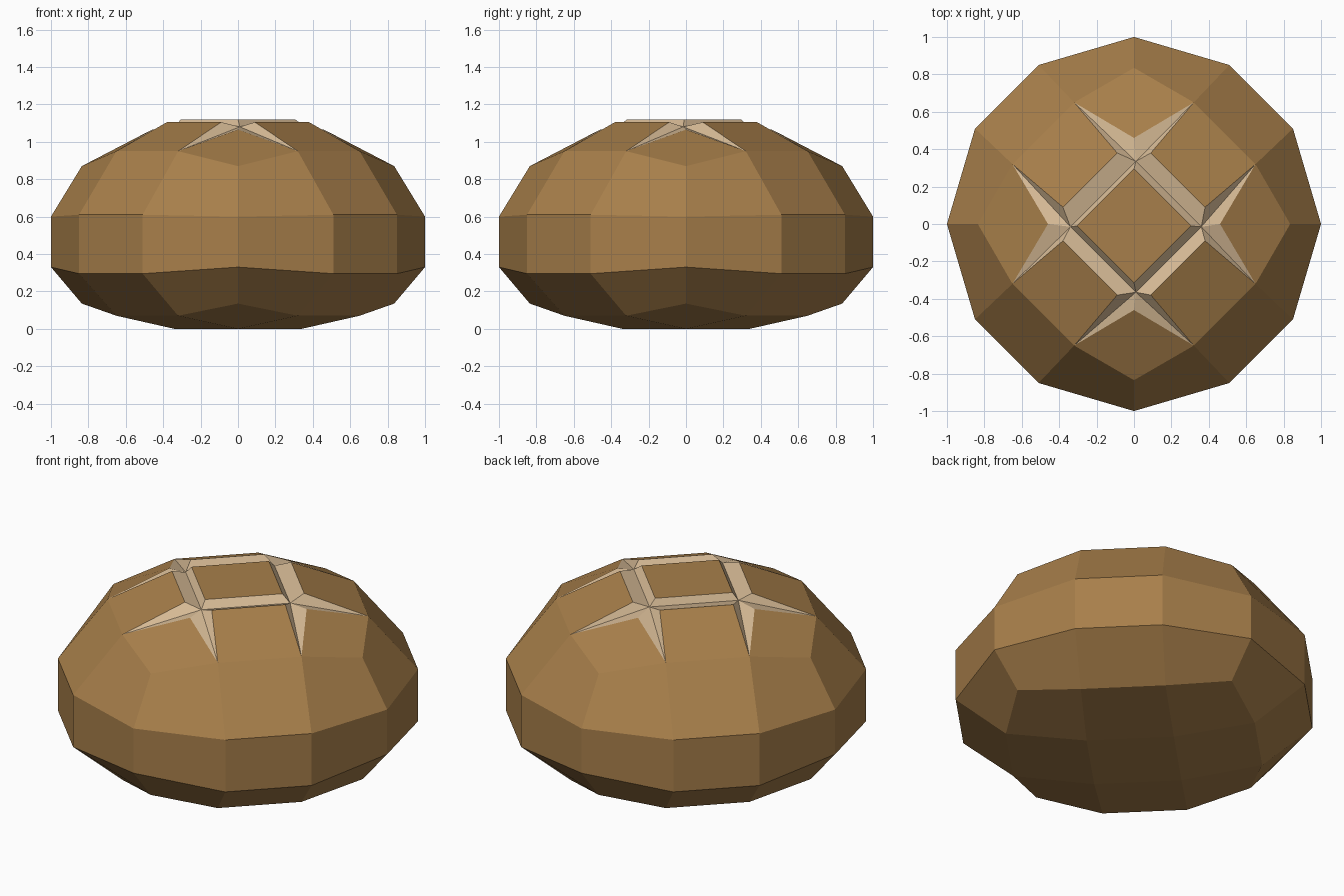
import bpy
import bmesh

cube = bpy.data.objects.get("Cube")
if cube:
    bpy.data.objects.remove(cube, do_unlink=True)


def material(name, color):
    mat = bpy.data.materials.new(name)
    mat.use_nodes = True
    mat.diffuse_color = color
    bsdf = mat.node_tree.nodes["Principled BSDF"]
    bsdf.inputs["Base Color"].default_value = color
    bsdf.inputs["Roughness"].default_value = 0.9
    return mat


bm = bmesh.new()
CRUST, CRUMB = 0, 1


def quarter_points(x, y, z, dx=0, dy=0):
    """One point repeated by quarter turns about z, then shifted."""
    points = []
    for _ in range(4):
        points.append(bm.verts.new((x + dx, y + dy, z)))
        x, y = -y, x
    return points


def ring(corner_r, corner_z, x, y, z):
    """Twelve-sided ring: a corner and two edge points per quarter."""
    corners = quarter_points(0, -corner_r, corner_z)
    first = quarter_points(x, -y, z)
    second = quarter_points(y, -x, z)
    return [v for trio in zip(corners, first, second) for v in trio]


def face(mat, *verts):
    bm.faces.new(verts).material_index = mat


# Loaf sides: four rings from shoulder to underside
rings = [ring(0.835, 0.87, 0.32, 0.65, 0.95),
         ring(1.0, 0.60, 0.51, 0.85, 0.61),
         ring(1.0, 0.33, 0.51, 0.85, 0.295),
         ring(0.835, 0.135, 0.32, 0.65, 0.07)]
for upper, lower in zip(rings, rings[1:]):
    for i in range(12):
        j = (i + 1) % 12
        face(CRUST, upper[i], lower[i], lower[j], upper[j])

# Underside: a flat centre with eight panels around it
base, inner = rings[-1], quarter_points(0, -0.34, 0)
face(CRUST, *reversed(inner))
for k in range(4):
    c, a, b = base[3 * k:3 * k + 3]
    face(CRUST, c, base[3 * k - 1], inner[k], a)
    face(CRUST, a, inner[k], inner[(k + 1) % 4], b)

# Scored top: crust panels parted by four V-shaped cuts
top = rings[0]
panel = quarter_points(0, -0.305, 1.12, 0, -0.01)
floor = quarter_points(0, -0.35, 1.08, 0.01, -0.015)
outer = quarter_points(0, -0.46, 1.065)
right = quarter_points(0.09, -0.38, 1.105)
left = quarter_points(-0.09, -0.38, 1.105)
face(CRUST, *panel)
for k in range(4):
    n = (k + 1) % 4
    c, a, b = top[3 * k:3 * k + 3]
    # Corner and edge crust panels
    face(CRUST, c, a, outer[k], top[3 * k - 1])
    face(CRUST, a, b, left[n], right[k])
    # Cut between neighbouring crossings
    face(CRUMB, panel[k], floor[k], floor[n], panel[n])
    face(CRUMB, floor[k], right[k], left[n], floor[n])
    # Tapering ends of the cuts
    face(CRUMB, outer[k], a, floor[k])
    face(CRUMB, floor[k], a, right[k])
    face(CRUMB, floor[n], b, outer[n])
    face(CRUMB, floor[n], left[n], b)

bmesh.ops.recalc_face_normals(bm, faces=bm.faces)
mesh = bpy.data.meshes.new("bread_loaf")
bm.to_mesh(mesh)
bm.free()
mesh.materials.append(material("brown_crust", (0.39, 0.212, 0.069, 1)))
mesh.materials.append(material("pale_crumb", (0.67, 0.49, 0.30, 1)))
loaf = bpy.data.objects.new("bread_loaf", mesh)
bpy.context.collection.objects.link(loaf)
